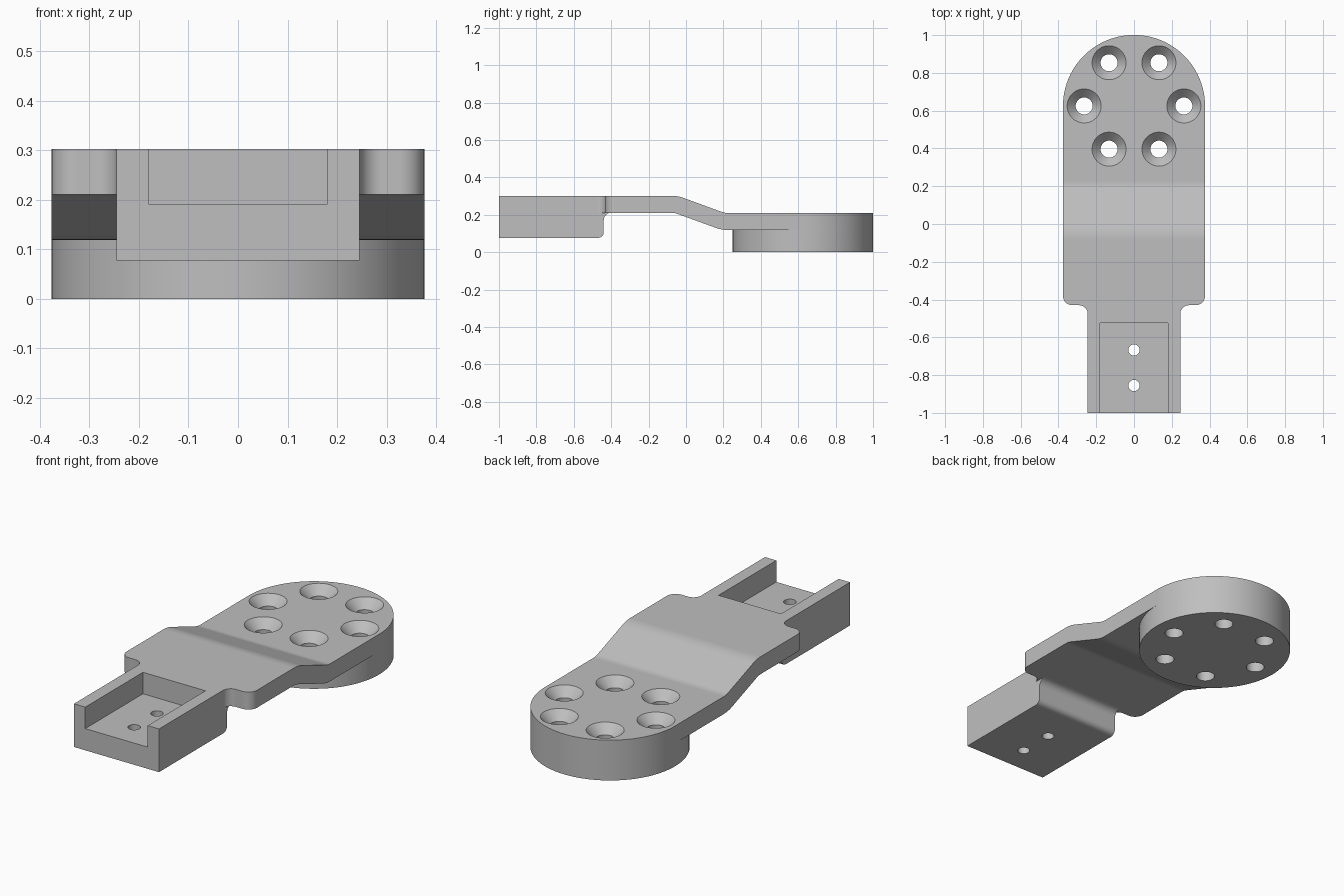
import bpy, bmesh
from math import sin, cos, radians
from mathutils import Matrix

cube = bpy.data.objects.get("Cube")
if cube:
    bpy.data.objects.remove(cube, do_unlink=True)

grey = bpy.data.materials.new("light grey")
grey.use_nodes = True
grey.diffuse_color = (0.52, 0.52, 0.52, 1)
grey.node_tree.nodes["Principled BSDF"].inputs["Base Color"].default_value = grey.diffuse_color


def arc(cx, cy, r, start, end, n):
    """Points along an arc, angles in degrees."""
    angles = [radians(start + (end - start) * i / n) for i in range(n + 1)]
    return [(cx + r * cos(a), cy + r * sin(a)) for a in angles]


def finish(name, bm):
    bmesh.ops.recalc_face_normals(bm, faces=bm.faces)
    mesh = bpy.data.meshes.new(name)
    bm.to_mesh(mesh)
    bm.free()
    mesh.materials.append(grey)
    obj = bpy.data.objects.new(name, mesh)
    bpy.context.collection.objects.link(obj)
    return obj


def prism(name, points, low, high, along="z"):
    """Extrude an outline: xy points along z, or yz points along x."""
    place = (lambda a, b: (a, b, low)) if along == "z" else (lambda a, b: (low, a, b))
    step = (0, 0, high - low) if along == "z" else (high - low, 0, 0)
    bm = bmesh.new()
    face = bm.faces.new([bm.verts.new(place(a, b)) for a, b in points])
    top = bmesh.ops.extrude_face_region(bm, geom=[face])["geom"]
    bmesh.ops.translate(bm, vec=step, verts=[v for v in top if isinstance(v, bmesh.types.BMVert)])
    return finish(name, bm)


def cone(name, x, y, z0, z1, r0, r1, n=40):
    bm = bmesh.new()
    bmesh.ops.create_cone(bm, cap_ends=True, segments=n, radius1=r0, radius2=r1, depth=z1 - z0,
                          matrix=Matrix.Translation((x, y, (z0 + z1) / 2)))
    return finish(name, bm)


def combine(target, other, operation):
    mod = target.modifiers.new(operation, "BOOLEAN")
    mod.operation, mod.solver, mod.object = operation, "EXACT", other
    bpy.ops.object.select_all(action="DESELECT")
    bpy.context.view_layer.objects.active = target
    target.select_set(True)
    bpy.ops.object.modifier_apply(modifier=mod.name)
    bpy.data.objects.remove(other, do_unlink=True)


W, T, CY = 0.376, 0.21, 0.625       # half width, lower plate top, disc centre
THICK, HIGH, TAIL = 0.091, 0.302, 0.245

# Cranked plate: side profile trimmed by the plan outline
R, bend = 0.149, 20
mid = HIGH - THICK / 2
low_mid = T - THICK / 2
path = [(-1.1, mid, 0)]
for i in range(9):
    a = bend * i / 8
    path.append((-0.08 + R * sin(radians(a)), mid - R + R * cos(radians(a)), a))
for i in range(9):
    a = bend * (1 - i / 8)
    path.append((0.225 - R * sin(radians(a)), low_mid + R - R * cos(radians(a)), a))
path.append((1.1, low_mid, 0))


def offset(d):
    return [(y + d * sin(radians(a)), z + d * cos(radians(a))) for y, z, a in path]


arm = prism("mounting_arm", offset(THICK / 2) + offset(-THICK / 2)[::-1], -0.5, 0.5, "x")

left = arc(-W + 0.05, -0.38, 0.05, 180, 270, 10) + arc(-TAIL - 0.045, -0.475, 0.045, 90, 0, 10)
left.append((-TAIL, -1))
outline = arc(0, CY, W, 0, 180, 48) + left + [(-x, y) for x, y in reversed(left)]
combine(arm, prism("plan_outline", outline, -0.2, 0.6), "INTERSECT")

# Round boss under the wide end
disc = arc(0, CY, W, 0, 180, 48) + arc(0, CY, W, 180, 360, 48)[1:-1]
combine(arm, prism("round_boss", disc, 0, 0.165), "UNION")

# Tail block with a rounded lower edge and a fillet under the plate
under = HIGH - THICK
block = [(-1, 0.077)] + arc(-0.47, 0.107, 0.03, -90, 0, 8)
block += arc(-0.4, under - 0.04, 0.04, 180, 90, 8) + [(-0.4, 0.25), (-1, 0.25)]
combine(arm, prism("tail_block", block, -TAIL, TAIL, "x"), "UNION")

# Open pocket in the tail with two screw holes
pocket = [(-0.18, -1.1), (0.18, -1.1), (0.18, -0.525), (-0.18, -0.525)]
combine(arm, prism("tail_pocket", pocket, 0.19, 0.5), "DIFFERENCE")
for y in (-0.667, -0.855):
    combine(arm, cone("tail_hole", 0, y, -0.1, 0.4, 0.03, 0.03, 24), "DIFFERENCE")

# Ring of six countersunk holes
for i in range(6):
    x, y = 0.264 * cos(radians(60 * i)), CY + 0.264 * sin(radians(60 * i))
    combine(arm, cone("bolt_hole", x, y, -0.1, 0.4, 0.045, 0.045), "DIFFERENCE")
    combine(arm, cone("countersink", x, y, T - 0.047, T + 0.047, 0.044, 0.136), "DIFFERENCE")

# Smooth the curves, keep the edges crisp
bpy.context.view_layer.objects.active = arm
arm.select_set(True)
bpy.ops.object.shade_smooth_by_angle(angle=radians(30))
weighted = arm.modifiers.new("weighted normals", "WEIGHTED_NORMAL")
weighted.keep_sharp = True
